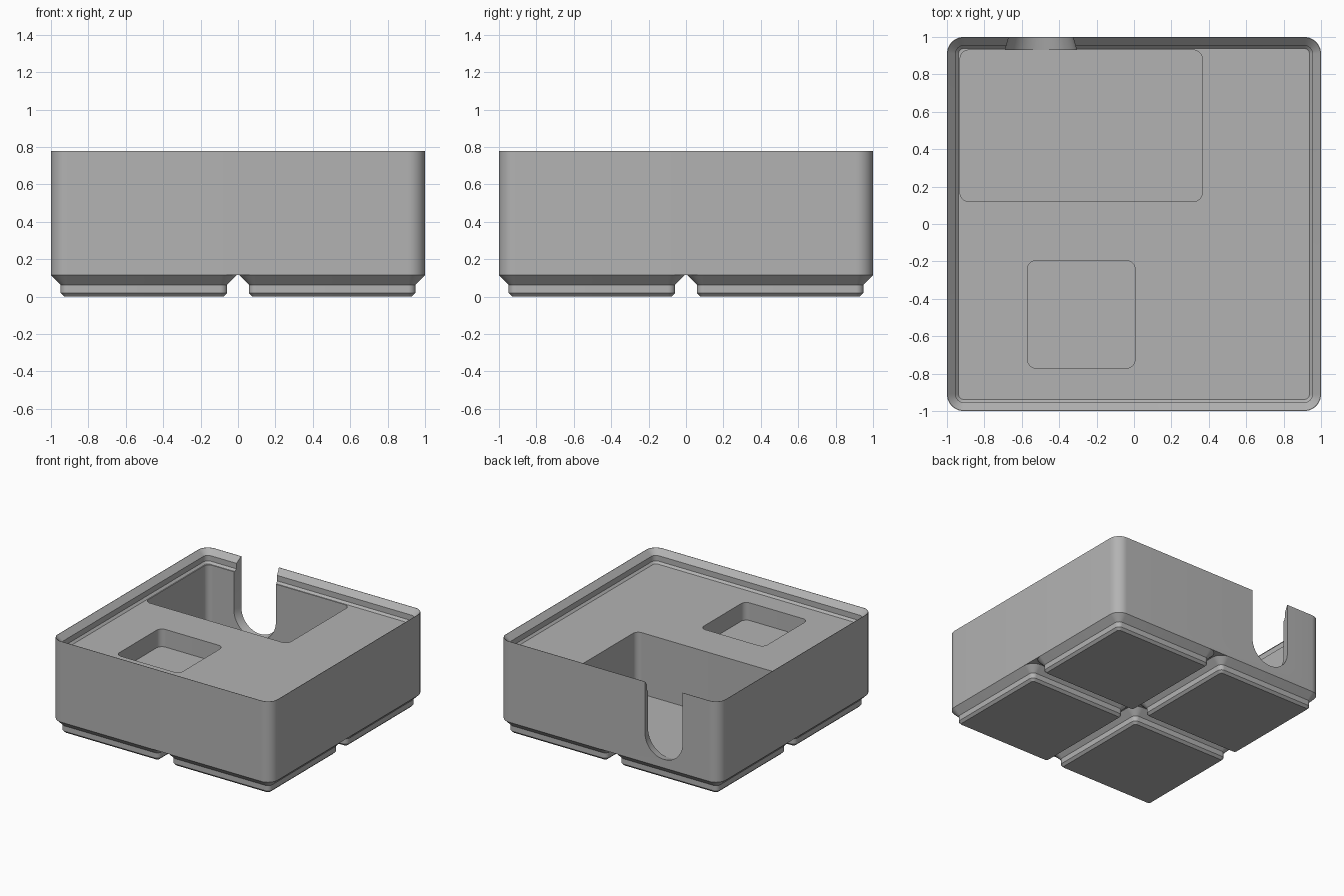
import bpy
import bmesh
from math import sin, cos, pi

cube = bpy.data.objects.get("Cube")
if cube:
    bpy.data.objects.remove(cube, do_unlink=True)

grey = bpy.data.materials.new("plain_grey")
grey.use_nodes = True
GREY = (0.45, 0.45, 0.45, 1)
grey.diffuse_color = GREY
grey.node_tree.nodes["Principled BSDF"].inputs["Base Color"].default_value = GREY


def rounded_rect(hx, hy, r, z, seg=10):
    """Counter-clockwise rounded rectangle at height z."""
    points = []
    for k, (sx, sy) in enumerate([(1, 1), (-1, 1), (-1, -1), (1, -1)]):
        for i in range(seg + 1):
            a = (k + i / seg) * pi / 2
            points.append((sx * (hx - r) + r * cos(a), sy * (hy - r) + r * sin(a), z))
    return points


def notch_outline(half, bottom, y, seg=24):
    """U-shaped outline, open well above the rim."""
    arc = [(half * cos(pi + pi * i / seg), y, bottom + half + half * sin(pi + pi * i / seg))
           for i in range(seg + 1)]
    return arc + [(half, y, 1), (-half, y, 1)]


def loft(name, loops, location=(0, 0, 0), cap_top=True):
    """Skin a stack of matching outlines into one object."""
    bm = bmesh.new()
    rings = [[bm.verts.new(p) for p in loop] for loop in loops]
    for low, high in zip(rings, rings[1:]):
        for i in range(len(low)):
            j = (i + 1) % len(low)
            bm.faces.new((low[i], low[j], high[j], high[i]))
    bm.faces.new(rings[0][::-1])
    if cap_top:
        bm.faces.new(rings[-1])
    bmesh.ops.recalc_face_normals(bm, faces=bm.faces)
    mesh = bpy.data.meshes.new(name)
    bm.to_mesh(mesh)
    bm.free()
    mesh.materials.append(grey)
    obj = bpy.data.objects.new(name, mesh)
    obj.location = location
    bpy.context.collection.objects.link(obj)
    return obj


def activate(obj):
    bpy.ops.object.select_all(action='DESELECT')
    obj.select_set(True)
    bpy.context.view_layer.objects.active = obj


BASE, FLOOR, RIM = 0.115, 0.672, 0.778

# Body: outer wall, stepped stacking lip and raised floor
lip = [(0, 0.09, BASE), (0, 0.09, RIM), (0.003, 0.087, RIM), (0.046, 0.044, RIM - 0.044),
       (0.046, 0.044, FLOOR + 0.017), (0.062, 0.028, FLOOR)]
body = loft("bin_body", [rounded_rect(1 - d, 1 - d, r, z) for d, r, z in lip])


# Pockets and cable notch
def pocket(name, x0, x1, y0, y1, bottom):
    hx, hy = (x1 - x0) / 2, (y1 - y0) / 2
    return loft(name, [rounded_rect(hx, hy, 0.048, z) for z in (bottom, FLOOR + 0.02)],
                (x0 + hx, y0 + hy, 0))


cutters = [
    pocket("large_pocket_cutter", -0.93, 0.365, 0.12, 0.93, 0.168),
    pocket("small_pocket_cutter", -0.57, 0.006, -0.771, -0.195, 0.527),
    loft("notch_cutter", [notch_outline(0.193, 0.17, 0.925), notch_outline(0.168, 0.187, 1.01)],
         (-0.498, 0, 0)),
]
activate(body)
for cutter in cutters:
    cutter.hide_render = True
    mod = body.modifiers.new(cutter.name, 'BOOLEAN')
    mod.operation = 'DIFFERENCE'
    mod.solver = 'EXACT'
    mod.object = cutter
    bpy.ops.object.modifier_apply(modifier=mod.name)
for cutter in cutters:
    bpy.data.objects.remove(cutter, do_unlink=True)

# Four stepped feet
foot_profile = [(0.426, 0.019, 0), (0.445, 0.038, 0.019), (0.445, 0.038, 0.063), (0.497, 0.09, BASE)]
parts = [body]
for side, sx in (("right", -1), ("left", 1)):
    for end, sy in (("front", -1), ("back", 1)):
        parts.append(loft(f"{end}_{side}_foot",
                          [rounded_rect(h, h, r, z) for h, r, z in foot_profile],
                          (sx * 0.503, sy * 0.503, 0), cap_top=False))

for part in parts:
    activate(part)
    bpy.ops.object.shade_smooth_by_angle(angle=pi / 6)
